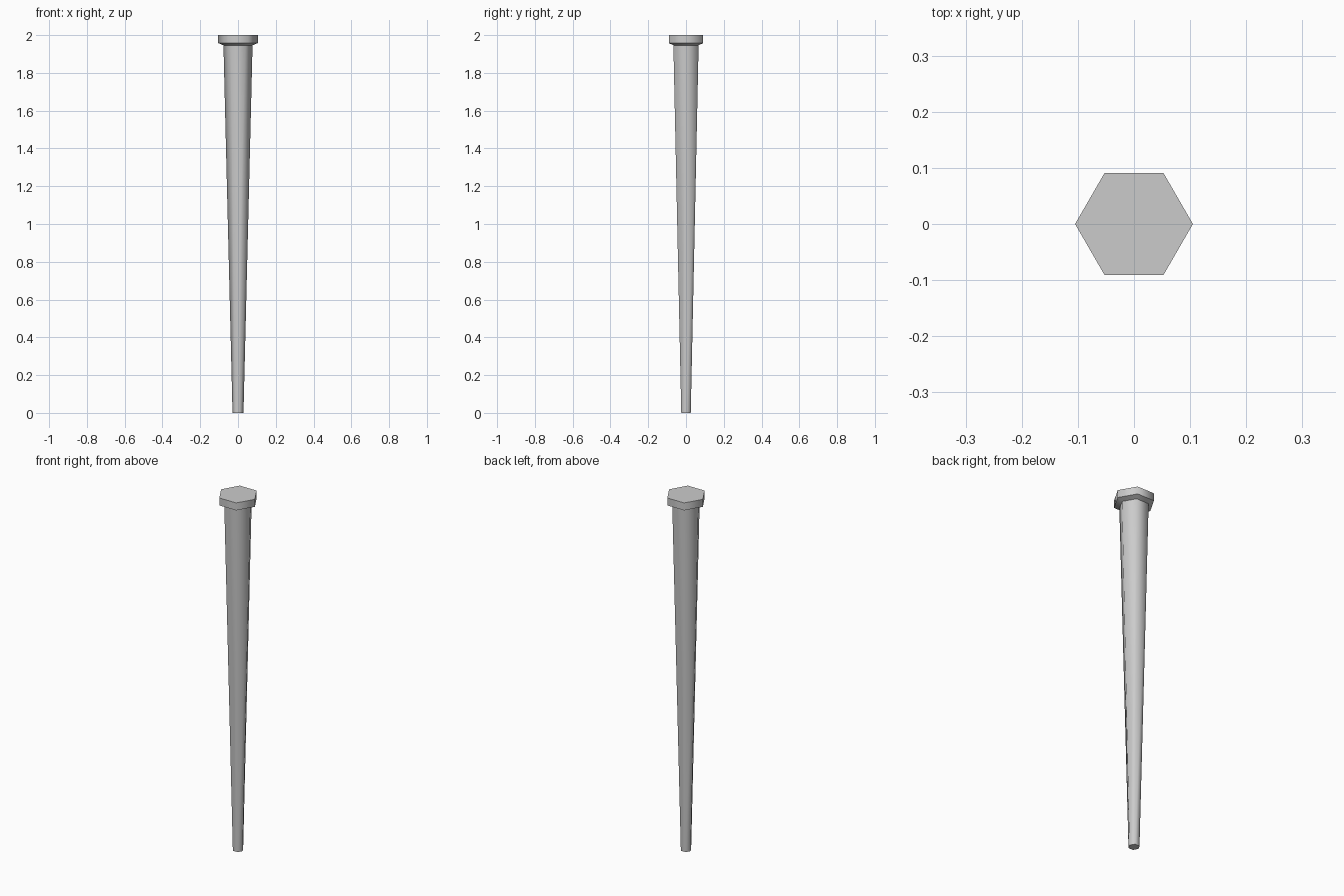
import bpy, bmesh, math

if "Cube" in bpy.data.objects:
    bpy.data.objects.remove(bpy.data.objects["Cube"])

SIDES = 6
# (radius, height) from the narrow tip up to the head
PROFILE = [(0.029, 0.0), (0.077, 1.946), (0.105, 1.958), (0.105, 2.0)]

# Tapered hexagonal spike with its flared flat head, as one closed shell
bm = bmesh.new()
rings = []
for r, z in PROFILE:
    rings.append([bm.verts.new((r * math.cos(math.tau * i / SIDES),
                                r * math.sin(math.tau * i / SIDES), z))
                  for i in range(SIDES)])
for low, high in zip(rings, rings[1:]):
    for i in range(SIDES):
        j = (i + 1) % SIDES
        bm.faces.new((low[i], low[j], high[j], high[i]))

# End caps
bm.faces.new(rings[0][::-1])
bm.faces.new(rings[-1])

mesh = bpy.data.meshes.new("tapered_spike")
bm.to_mesh(mesh)
bm.free()
spike = bpy.data.objects.new("tapered_spike", mesh)
bpy.context.collection.objects.link(spike)

# Smooth around the six sides, crisp at the head rim and caps
bpy.context.view_layer.objects.active = spike
spike.select_set(True)
bpy.ops.object.shade_smooth_by_angle(angle=math.radians(61))
